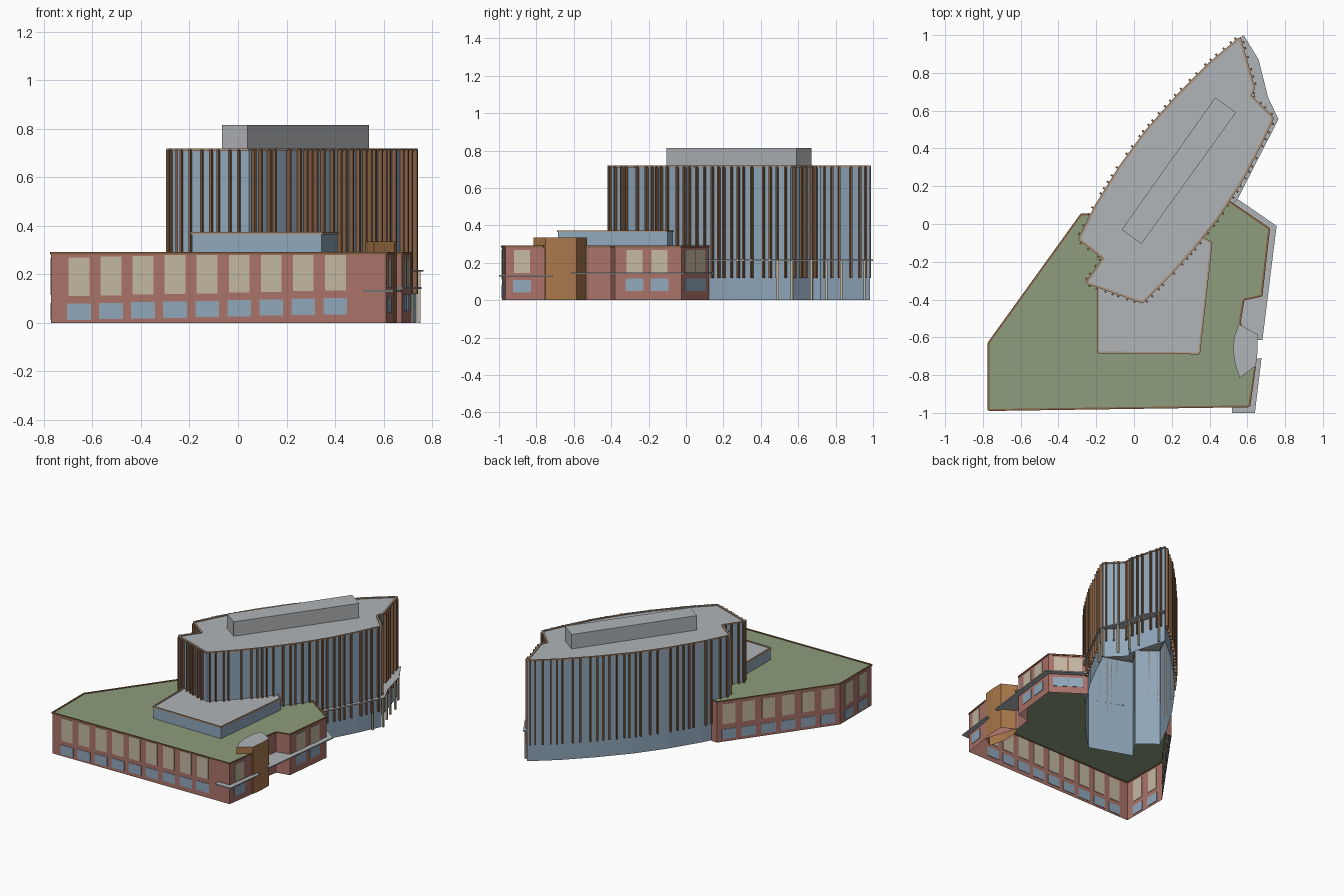
import bpy, bmesh, random
from mathutils import Vector

if "Cube" in bpy.data.objects:
    bpy.data.objects.remove(bpy.data.objects["Cube"])
random.seed(4)


def mat(name, *rgb):
    m = bpy.data.materials.new(name)
    m.diffuse_color = (*rgb, 1)
    m.use_nodes = True
    m.node_tree.nodes["Principled BSDF"].inputs["Base Color"].default_value = m.diffuse_color
    return m


GLASS = mat("glass", 0.28, 0.39, 0.50)
BRICK = mat("brick", 0.40, 0.17, 0.14)
GREEN = mat("planted_roof", 0.27, 0.34, 0.20)
GREY = mat("roof_grey", 0.44, 0.46, 0.48)
BROWN = mat("brown", 0.24, 0.12, 0.06)
TAN = mat("tan", 0.42, 0.30, 0.21)
CREAM = mat("cream", 0.55, 0.48, 0.36)
ORANGE = mat("timber_panel", 0.40, 0.19, 0.07)


def finish(name, bm, *mats):
    me = bpy.data.meshes.new(name)
    bm.to_mesh(me)
    bm.free()
    for m in mats:
        me.materials.append(m)
    ob = bpy.data.objects.new(name, me)
    bpy.context.collection.objects.link(ob)
    return ob


def shell(name, pts, z0, z1, wall, roof, extra=(), base=False):
    """Walls along pts with a roof; extra points close the roof without walls."""
    bm = bmesh.new()
    lo = [bm.verts.new((x, y, z0)) for x, y in pts]
    hi = [bm.verts.new((x, y, z1)) for x, y in pts]
    n = len(pts)
    for i in range(n - 1 if extra else n):
        j = (i + 1) % n
        bm.faces.new((lo[i], lo[j], hi[j], hi[i]))
    top = bm.faces.new(hi + [bm.verts.new((x, y, z1)) for x, y in extra])
    top.material_index = 1
    if base:
        bm.faces.new(lo[::-1])
    return finish(name, bm, wall, roof)


def seg_box(bm, p, q, z0, z1, t):
    """Upright box running from p to q in plan, t thick."""
    p, q = Vector(p), Vector(q)
    d = (q - p).normalized()
    n = Vector((d.y, -d.x)) * t / 2
    ring = [p + n, q + n, q - n, p - n]
    lo = [bm.verts.new((v.x, v.y, z0)) for v in ring]
    hi = [bm.verts.new((v.x, v.y, z1)) for v in ring]
    for i in range(4):
        j = (i + 1) % 4
        bm.faces.new((lo[i], hi[i], hi[j], lo[j]))
    bm.faces.new(lo)
    bm.faces.new(hi[::-1])
    bmesh.ops.recalc_face_normals(bm, faces=bm.faces[-6:])


def coping(name, pts, z, m, closed, t=0.012):
    bm = bmesh.new()
    for a, b in zip(pts, pts[1:] + (pts[:1] if closed else [])):
        seg_box(bm, a, b, z - 0.004, z + 0.006, t)
    finish(name, bm, m)


def windows(name, a, b, centres, w, z0, z1, m, rise=0.0):
    """Panes on wall a-b; centres are distances along it, rise follows the slope."""
    a, b = Vector(a), Vector(b)
    d = (b - a).normalized()
    bm = bmesh.new()
    for c in centres:
        s = rise * c / (b - a).length
        seg_box(bm, a + d * (c - w / 2), a + d * (c + w / 2), z0 + s, z1 + min(s, 0.28 - z1), 0.006)
    finish(name, bm, m)


# Tower plan, anticlockwise from the front corner
right_curve = [(0.045, -0.415), (0.19, -0.27), (0.33, -0.11), (0.45, 0.045),
               (0.57, 0.23), (0.66, 0.40), (0.735, 0.56)]
north_end = [(0.615, 0.68), (0.635, 0.72)]
left_curve = [(0.56, 0.985), (0.40, 0.85), (0.24, 0.69), (0.07, 0.50),
              (-0.07, 0.31), (-0.20, 0.10), (-0.29, -0.08)]
front_end = [(-0.16, -0.18), (-0.25, -0.31)]
tower = right_curve + north_end + left_curve + front_end
shell("tower", tower, 0, 0.712, GLASS, GREY)
coping("tower_coping", tower, 0.713, TAN, True)

# Rooftop plant room
shell("plant_room", [(-0.065, -0.03), (0.04, -0.105), (0.54, 0.59), (0.43, 0.67)],
      0.712, 0.815, GREY, GREY)

# Vertical fins at irregular spacing round the tower
bm = bmesh.new()
for a, b in zip(tower, tower[1:] + tower[:1]):
    a, b = Vector(a), Vector(b)
    d = (b - a).normalized()
    n = Vector((d.y, -d.x))
    s = 0.02
    while s < (b - a).length - 0.004:
        p = a + d * s
        over_podium = p.y < 0.04 + 0.08 * (p.x > 0.3)
        seg_box(bm, p, p + n * 0.018, 0.285 if over_podium else 0.12, 0.715, 0.01)
        s += random.choice((0.032, 0.04, 0.05, 0.066))
finish("tower_fins", bm, BROWN)

# Brick podium with planted roof, wrapped round the tower front
podium = [(-0.235, 0.05), (-0.28, 0.05), (-0.77, -0.63), (-0.77, -0.985), (0.61, -0.965),
          (0.64, -0.76), (0.56, -0.52), (0.58, -0.40), (0.675, -0.38), (0.715, -0.025),
          (0.50, 0.122)]
shell("podium", podium, 0, 0.287, BRICK, GREEN,
      extra=right_curve[3::-1] + front_end[::-1] + [(-0.29, -0.08)])
coping("podium_coping", podium, 0.286, BROWN, False, 0.01)

# Podium windows: (wall start, wall end, centres, upper sill, lower sill, rise)
walls = [
    ("front", 3, [0.115 + 0.132 * i for i in range(9)], 0.108, 0.010, 0.03),
    ("left", 1, [0.08 + 0.135 * i for i in range(6)], 0.125, 0.020, 0.0),
    ("end", 2, [0.10, 0.25], 0.115, 0.015, 0.0),
    ("right_front", 4, [0.09], 0.145, 0.040, 0.0),
    ("right_back", 8, [0.105, 0.24], 0.145, 0.050, 0.0),
    ("back", 9, [0.08, 0.18], 0.145, 0.050, 0.0),
]
for name, i, cs, up, low, rise in walls:
    a, b = podium[i], podium[i + 1]
    windows(name + "_upper_windows", a, b, cs, 0.086, up, 0.268, CREAM, rise)
    windows(name + "_lower_windows", a, b, cs, 0.098, low, low + 0.067, GLASS, rise)

# Set-back storey between podium and tower
setback = [(-0.19, -0.33), (-0.19, -0.68), (0.345, -0.685), (0.41, -0.10), (0.36, -0.071)]
shell("setback_storey", setback, 0.287, 0.368, GLASS, GREY, extra=right_curve[2::-1])
coping("setback_coping", setback, 0.368, TAN, False, 0.01)

# Entrance bay
shell("entrance_bay", [(0.56, -0.815), (0.645, -0.75), (0.655, -0.67), (0.655, -0.585),
                       (0.555, -0.53), (0.53, -0.60), (0.525, -0.67), (0.535, -0.74)],
      0, 0.335, ORANGE, GREY)

# Canopies
shell("south_canopy", [(0.52, -1.0), (0.64, -1.0), (0.675, -0.71), (0.645, -0.715),
                       (0.61, -0.965), (0.52, -0.966)], 0.128, 0.136, GREY, GREY, base=True)
shell("middle_canopy", [(0.64, -0.615), (0.68, -0.615), (0.755, -0.01), (0.53, 0.145),
                        (0.51, 0.115), (0.715, -0.025), (0.675, -0.38), (0.58, -0.40),
                        (0.56, -0.53)], 0.14, 0.148, GREY, GREY, base=True)
shell("north_canopy", [(0.52, 0.10), (0.55, 0.135), (0.765, 0.555), (0.71, 0.67),
                       (0.66, 0.87), (0.58, 1.0)] + left_curve[:1] + north_end[::-1]
      + right_curve[:3:-1] + [(0.50, 0.122)], 0.211, 0.219, GREY, GREY, base=True)

# Canopy columns
bm = bmesh.new()
for x, y in [(0.715, 0.49), (0.745, 0.565), (0.70, 0.67), (0.672, 0.75), (0.655, 0.83), (0.59, 0.955)]:
    seg_box(bm, (x - 0.006, y), (x + 0.006, y), 0, 0.213, 0.012)
finish("canopy_columns", bm, CREAM)
